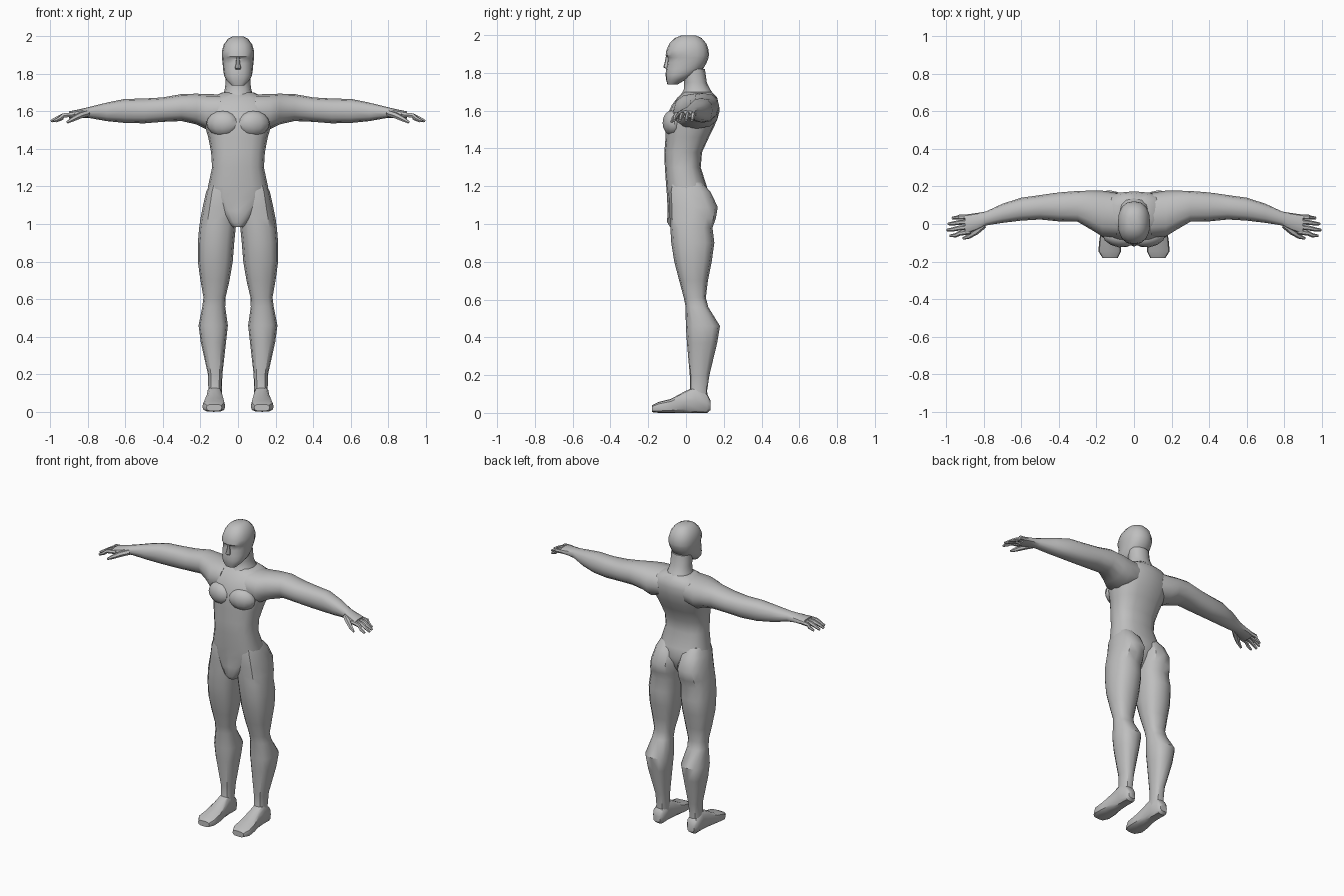
import bpy, bmesh, math
from mathutils import Vector

skin = bpy.data.materials.new("plain_grey")
skin.diffuse_color = (0.52, 0.52, 0.52, 1)


def finish(name, bm, mirror, angle=38):
    bmesh.ops.recalc_face_normals(bm, faces=bm.faces)
    me = bpy.data.meshes.new(name)
    bm.to_mesh(me)
    bm.free()
    me.materials.append(skin)
    ob = bpy.data.objects.new(name, me)
    bpy.context.collection.objects.link(ob)
    bpy.ops.object.select_all(action='DESELECT')
    ob.select_set(True)
    bpy.context.view_layer.objects.active = ob
    bpy.ops.object.shade_smooth_by_angle(angle=math.radians(angle))
    if mirror:
        mod = ob.modifiers.new("Mirror", 'MIRROR')
        mod.use_mirror_merge = False
    return ob


def skin_rings(bm, rings):
    """Bridge rings of equal point count and cap both ends."""
    loops = [[bm.verts.new(p) for p in r] for r in rings]
    n = len(loops[0])
    for a, b in zip(loops, loops[1:]):
        for i in range(n):
            bm.faces.new((a[i], a[(i + 1) % n], b[(i + 1) % n], b[i]))
    bm.faces.new(loops[0])
    bm.faces.new(loops[-1])


def loft(name, axis, stations, n=12, power=0.8, mirror=False):
    """Stations are (position on axis, a min, a max, b min, b max)."""
    place = {'x': lambda t, a, b: (t, a, b),
             'y': lambda t, a, b: (a, t, b),
             'z': lambda t, a, b: (a, b, t)}[axis]

    def soft(v):
        return math.copysign(abs(v) ** power, v) if abs(v) > 1e-6 else 0.0

    rings = []
    for t, a0, a1, b0, b1 in stations:
        ring = []
        for i in range(n):
            w = 2 * math.pi * i / n
            ring.append(place(t, (a0 + a1) / 2 + (a1 - a0) / 2 * soft(math.cos(w)),
                              (b0 + b1) / 2 + (b1 - b0) / 2 * soft(math.sin(w))))
        rings.append(ring)
    bm = bmesh.new()
    skin_rings(bm, rings)
    return finish(name, bm, mirror)


def centred(rows):
    return [(z, -w, w, f, b) for z, w, f, b in rows]


# Torso: height, half width, front, back
loft("torso", 'z', centred([
    (0.985, 0.030, -0.085, 0.03), (1.01, 0.055, -0.100, 0.06), (1.07, 0.105, -0.098, 0.10),
    (1.14, 0.160, -0.100, 0.125), (1.20, 0.160, -0.105, 0.110), (1.30, 0.138, -0.112, 0.078),
    (1.38, 0.143, -0.115, 0.085), (1.46, 0.158, -0.108, 0.122), (1.52, 0.176, -0.110, 0.152),
    (1.58, 0.185, -0.098, 0.170), (1.63, 0.180, -0.075, 0.174), (1.67, 0.150, -0.045, 0.165),
    (1.70, 0.085, -0.010, 0.135)]), n=16, power=0.78)

# Chest muscles: flattened domes on the front
bm = bmesh.new()
bmesh.ops.create_uvsphere(bm, u_segments=12, v_segments=8, radius=1)
for v in bm.verts:
    v.co = Vector((0.082 + v.co.x * 0.085, -0.072 + v.co.y * 0.052 + v.co.x * 0.012,
                   1.535 + v.co.z * 0.068))
finish("chest_muscle", bm, True)

# Neck
loft("neck", 'z', centred([
    (1.64, 0.095, -0.055, 0.165), (1.68, 0.085, -0.030, 0.150), (1.71, 0.072, -0.012, 0.130),
    (1.75, 0.066, -0.010, 0.110), (1.82, 0.066, -0.020, 0.100)]), n=12, power=0.9)

# Head
loft("head", 'z', centred([
    (1.738, 0.034, -0.098, -0.045), (1.765, 0.062, -0.106, 0.00), (1.79, 0.074, -0.108, 0.050),
    (1.82, 0.079, -0.106, 0.090), (1.855, 0.082, -0.099, 0.110), (1.88, 0.085, -0.097, 0.119),
    (1.892, 0.086, -0.108, 0.121), (1.92, 0.086, -0.104, 0.120), (1.955, 0.076, -0.088, 0.108),
    (1.985, 0.055, -0.058, 0.082), (1.999, 0.028, -0.022, 0.050)]), n=16, power=0.85)

# Nose: narrow wedge widening downward
loft("nose", 'z', centred([
    (1.822, 0.014, -0.108, -0.08), (1.830, 0.017, -0.120, -0.08),
    (1.855, 0.011, -0.113, -0.08), (1.890, 0.008, -0.106, -0.08)]), n=8, power=0.8)

# Legs: height, inner, outer, front, back
loft("leg", 'z', [
    (1.22, 0.040, 0.148, -0.080, 0.085), (1.17, 0.020, 0.170, -0.090, 0.130),
    (1.09, 0.008, 0.188, -0.088, 0.168), (1.03, 0.008, 0.200, -0.086, 0.158),
    (0.98, 0.012, 0.207, -0.083, 0.140), (0.90, 0.020, 0.214, -0.078, 0.150),
    (0.80, 0.028, 0.214, -0.062, 0.136), (0.70, 0.045, 0.200, -0.036, 0.116),
    (0.61, 0.066, 0.184, -0.012, 0.105), (0.56, 0.068, 0.190, -0.002, 0.118),
    (0.46, 0.054, 0.210, -0.001, 0.180), (0.37, 0.064, 0.198, 0.005, 0.165),
    (0.20, 0.083, 0.160, 0.020, 0.124), (0.12, 0.086, 0.158, 0.022, 0.112),
    (0.05, 0.086, 0.160, 0.000, 0.115)], n=12, power=0.78, mirror=True)

# Feet: from heel to toe
loft("foot", 'y', [
    (0.130, 0.100, 0.150, 0.015, 0.065), (0.112, 0.086, 0.164, 0.000, 0.100),
    (0.050, 0.085, 0.165, 0.000, 0.140), (-0.010, 0.080, 0.170, 0.000, 0.112),
    (-0.080, 0.070, 0.184, 0.000, 0.074), (-0.145, 0.068, 0.190, 0.000, 0.058),
    (-0.180, 0.086, 0.168, 0.004, 0.040)], n=12, power=0.65, mirror=True)

# Arms: distance out, front, back, bottom, top
loft("arm", 'x', [
    (0.09, -0.070, 0.165, 1.520, 1.690), (0.17, -0.066, 0.178, 1.505, 1.692),
    (0.22, -0.035, 0.178, 1.530, 1.694), (0.30, 0.012, 0.176, 1.548, 1.692),
    (0.40, 0.014, 0.168, 1.544, 1.674), (0.50, 0.024, 0.154, 1.536, 1.668),
    (0.60, 0.018, 0.140, 1.538, 1.666), (0.70, 0.006, 0.108, 1.548, 1.646),
    (0.79, -0.008, 0.066, 1.564, 1.624), (0.84, -0.034, 0.058, 1.566, 1.612),
    (0.90, -0.054, 0.050, 1.562, 1.600)], n=12, power=0.85, mirror=True)


def finger(name, points, radii):
    """Six-sided tapering tube through the joints."""
    rings = []
    for i, p in enumerate(points):
        d = Vector(points[min(i + 1, len(points) - 1)]) - Vector(points[max(i - 1, 0)])
        side = d.cross(Vector((0, 0, 1))).normalized()
        up = side.cross(d).normalized()
        rings.append([Vector(p) + radii[i] * (side * math.cos(k * math.pi / 3)
                                              + up * math.sin(k * math.pi / 3))
                      for k in range(6)])
    bm = bmesh.new()
    skin_rings(bm, rings)
    finish(name, bm, True, 50)


# Fingers fan out and droop; thumb hangs forward
for name, y, tip in (("little_finger", 0.038, 0.968), ("ring_finger", 0.012, 0.990),
                     ("middle_finger", -0.015, 0.996), ("index_finger", -0.041, 0.980)):
    finger(name, [(0.87, y, 1.583), (0.93, y * 1.1 - 0.005, 1.578),
                  (tip - 0.03, y * 1.2 - 0.011, 1.562), (tip, y * 1.2 - 0.014, 1.547)],
           [0.013, 0.013, 0.011, 0.007])
finger("thumb", [(0.80, -0.005, 1.590), (0.84, -0.040, 1.578), (0.88, -0.066, 1.558),
                 (0.91, -0.077, 1.541)], [0.018, 0.017, 0.013, 0.007])
